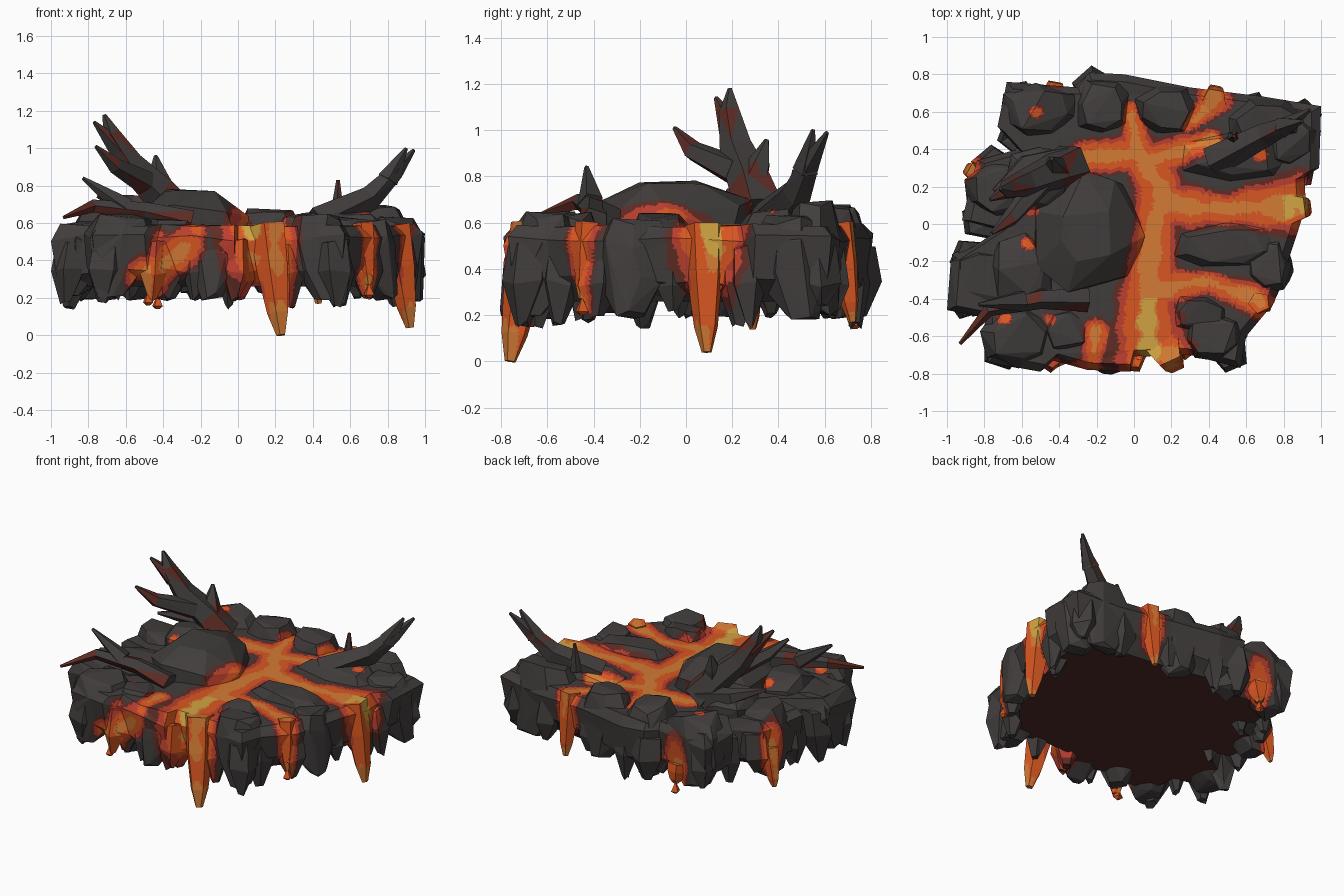
import bpy, bmesh, math, random
from mathutils import Vector, noise

if "Cube" in bpy.data.objects:
    bpy.data.objects.remove(bpy.data.objects["Cube"])

random.seed(7)
COLOURS = [("charcoal_rock", (.052, .046, .045)), ("ember_brown", (.115, .025, .018)),
           ("red_lava", (.50, .05, .028)), ("orange_lava", (.70, .095, .015)),
           ("amber_lava", (.66, .20, .035)), ("yellow_lava", (.64, .37, .055)),
           ("dark_underside", (.075, .024, .020))]
MATS = []
for name, c in COLOURS:
    m = bpy.data.materials.new(name)
    m.diffuse_color = (*c, 1)
    m.use_nodes = True
    m.node_tree.nodes["Principled BSDF"].inputs["Base Color"].default_value = m.diffuse_color
    MATS.append(m)

ZW = .45      # height counts less, so lava wraps over the edges
SEGS = []


def add_segment(a, b, ra, rb):
    A, B = Vector((a[0], a[1], a[2] * ZW)), Vector((b[0], b[1], b[2] * ZW))
    SEGS.append((A, B - A, (B - A).length_squared, ra, rb))


# Lava streams on top: (x, y, half width)
STREAMS = [
    [(.09, -.72, .2), (.07, -.4, .15), (.12, 0, .11), (.13, .2, .13), (.02, .4, .1), (-.02, .62, .035)],
    [(0, .37, .1), (-.27, .36, .09)],
    [(.05, .33, .11), (.42, .45, .06)],
    [(.13, .1, .13), (.5, .08, .09), (.9, .1, .17)],
    [(.1, -.35, .12), (.4, -.31, .06), (.66, -.41, .09)],
    [(.28, .52, .03), (.44, .67, .09)]]
for s in STREAMS:
    for a, b in zip(s, s[1:]):
        add_segment((a[0], a[1], .6), (b[0], b[1], .6), a[2], b[2])
add_segment((-.2, -.57, .6), (-.22, -.74, .5), .07, .06)
add_segment((-.22, -.74, .5), (-.55, -.76, .27), .06, .06)
# Glowing spots
for x, y in [(-.7, -.5), (-.46, -.51), (-.57, -.1), (-.5, .34), (-.53, .6), (.67, .37), (-.56, .07), (.31, .53)]:
    add_segment((x, y, .64), (x + .01, y, .64), .036, .036)
# Drips over the edge: x, y, top, bottom, radius, drift in x, drift in y
DRIPS = {"front_drip": (.16, -.66, .59, 0, .1, .07, -.1), "right_drip": (.84, .08, .59, .04, .09, .08, .01),
         "front_right_drip": (.67, -.42, .6, .27, .06, .03, -.03), "back_drip": (.43, .66, .6, .17, .07, 0, .06),
         "front_left_drip": (-.4, -.7, .37, .23, .06, -.08, -.03), "left_drip": (-.84, .27, .4, .14, .06, -.05, .02),
         "back_left_drip": (-.43, .7, .34, .21, .07, 0, .03)}
for x, y, zt, zb, r, dx, dy in DRIPS.values():
    add_segment((x + dx * .4, y + dy * .5, zt), (x + dx, y + dy, zb), r * 1.4, r * .9)


def field(p):
    """Distance to the nearest stream as a fraction of its width, and that width."""
    q = Vector((p.x, p.y, p.z * ZW))
    best, rad = 99, .1
    for A, D, L, ra, rb in SEGS:
        w = q - A
        t = min(1, max(0, w.dot(D) / L))
        r = ra + (rb - ra) * t
        f = (w - D * t).length / r
        if f < best:
            best, rad = f, r
    return best, rad


def lava_index(p):
    f, r = field(p)
    f += .16 * noise.noise(p * 11)
    core = f + .35 * noise.noise(p * 7)
    if core < .3 and r > .15 and p.z > .45:
        return 5
    return 4 if core < .36 and r > .04 else 3 if f < .72 else 2 if f < .95 else 1 if f < 1.15 else 0


def finish(bm, name, mode="lava"):
    """Refine facets near lava, colour by rule and make the object."""
    bmesh.ops.recalc_face_normals(bm, faces=bm.faces[:])
    bmesh.ops.triangulate(bm, faces=bm.faces[:])
    for _ in range(7 if mode == "lava" else 0):
        todo = []
        for e in bm.edges:
            L = e.calc_length()
            if L > .03:
                f, r = field((e.verts[0].co + e.verts[1].co) / 2)
                if (f - 1.2) * r < L * .55:
                    todo.append(e)
        if not todo or len(bm.faces) > 40000:
            break
        bmesh.ops.subdivide_edges(bm, edges=todo, cuts=1)
        bmesh.ops.triangulate(bm, faces=[f for f in bm.faces if len(f.verts) > 3])
    for f in bm.faces:
        c = f.calc_center_median()
        if mode == "lava":
            f.material_index = 6 if (f.normal.z < -.95 and name == "slab") else lava_index(c)
        elif mode == "wood":
            f.material_index = 1 if noise.noise(c * 7) > .2 else 0
        else:
            f.material_index = mode
    me = bpy.data.meshes.new(name)
    bm.to_mesh(me)
    bm.free()
    for m in MATS:
        me.materials.append(m)
    bpy.context.collection.objects.link(bpy.data.objects.new(name, me))


def loft(bm, rings):
    """Skin a list of equal point rings and cap both ends."""
    vs = [[bm.verts.new(p) for p in r] for r in rings]
    n = len(vs[0])
    for a, b in zip(vs, vs[1:]):
        for i in range(n):
            j = (i + 1) % n
            bm.faces.new((a[i], a[j], b[j], b[i]))
    bm.faces.new(vs[0])
    bm.faces.new(vs[-1])


# Main slab with a ragged outline and flat underside
OUT = [(-.78, -.74), (-.5, -.79), (-.43, -.73), (-.25, -.78), (-.02, -.79), (0, -.71), (.3, -.7),
       (.57, -.77), (.6, -.6), (.75, -.42), (.87, -.06), (.92, .1), (.91, .25), (.99, .3),
       (1, .63), (.7, .68), (.3, .73), (-.05, .8), (-.24, .81), (-.3, .73), (-.68, .76),
       (-.73, .52), (-.62, .4), (-.84, .34), (-.92, .02), (-.72, -.03), (-.98, -.2), (-1, -.46), (-.8, -.5)]
bm = bmesh.new()
loft(bm, [[(x * s, y * s, z + random.uniform(-dz, dz)) for x, y in OUT]
          for z, s, dz in ((.59, .95, .01), (.53, 1, .03), (.34, .97, .04), (.26, .86, 0))])
finish(bm, "slab")


def boulder(name, cx, cy, rx, ry, zt, cap=.72):
    """Faceted, squared-off boulder; those at the rim hang lower and narrow outward."""
    rim = max(abs(cx), abs(cy) * 1.2) > .6
    zb, low, push = (.22, .45, 1.1) if rim else (.38, .95, 1)
    bm = bmesh.new()
    n, a0, j = 7, random.random() * 6, random.uniform
    h = zt - zb
    for s, z, dz, o in ((cap, zt - .015, .035, 1), (1, zb + h * .72, .05, 1), (.95, zb + h * .4, .05, 1), (low, zb, .04, push)):
        for k in range(n):
            a = a0 + k * math.tau / n + j(-.2, .2)
            q = (abs(math.cos(a)) ** 3 + abs(math.sin(a)) ** 3) ** (-1 / 3)
            bm.verts.new((cx * o + rx * s * q * math.cos(a) * j(.86, 1.03),
                          cy * o + ry * s * q * math.sin(a) * j(.86, 1.03), z + j(-dz, dz * .5)))
    bmesh.ops.convex_hull(bm, input=bm.verts[:])
    bmesh.ops.delete(bm, geom=[v for v in bm.verts if not v.link_faces], context="VERTS")
    finish(bm, name)


# Boulders: centre x, y, half sizes, top
boulder("domed_boulder", -.25, -.04, .31, .32, .8, .5)
for i, b in enumerate([
        (-.62, -.6, .2, .18, .65), (-.13, -.69, .13, .11, .5), (-.36, -.57, .14, .14, .63),
        (.43, -.6, .17, .15, .65), (.72, -.22, .14, .16, .62), (.5, -.12, .31, .13, .65),
        (.35, -.48, .17, .11, .65), (.83, .46, .17, .18, .64), (.55, .36, .3, .14, .66),
        (.7, .55, .24, .13, .7), (.17, .61, .18, .15, .68), (-.17, .63, .16, .17, .69),
        (-.5, .6, .22, .16, .68), (-.73, .19, .18, .17, .66), (-.81, -.29, .18, .2, .61),
        (-.6, -.25, .18, .2, .67), (-.5, .24, .2, .18, .72)]):
    boulder("boulder_%02d" % i, *b)

# Jagged rock teeth hanging below the rim
for i, (x, y) in enumerate(OUT):
    bm = bmesh.new()
    w, zb = random.uniform(.07, .12), random.uniform(.15, .25)
    loft(bm, [[(x * s + w * k * math.cos(i + a * 1.257), y * s + w * k * math.sin(i + a * 1.257),
                z + random.uniform(-.02, .02)) for a in range(5)]
              for z, s, k in ((.5, .88, .9), (.34, .9, 1), (zb, .92, .3))])
    finish(bm, "rim_tooth_%02d" % i)


def tube(name, pts, radii, mode, sides=5):
    """Faceted tube through points."""
    bm = bmesh.new()
    P = [Vector(p) for p in pts]
    rings = []
    for i, p in enumerate(P):
        d = (P[min(i + 1, len(P) - 1)] - P[max(i - 1, 0)]).normalized()
        u = d.cross(Vector((.1, 1, .05))).normalized()
        v = d.cross(u)
        rings.append([p + (u * math.cos(k * math.tau / sides + .4) + v * math.sin(k * math.tau / sides + .4)) * radii[i]
                      for k in range(sides)])
    loft(bm, rings)
    finish(bm, name, mode)


def branch(name, r, *pts):
    """Charred branch tapering to a point."""
    n = len(pts) - 1
    tube(name, pts, [r * (1 - i / n) ** .75 + .01 for i in range(n + 1)], "wood")


branch("dead_trunk", .11, (-.33, .32, .64), (-.43, .28, .77), (-.58, .22, .92), (-.68, .19, 1.08), (-.715, .19, 1.18))
branch("trunk_fork", .05, (-.64, .2, 1), (-.77, .13, 1.14))
branch("trunk_stub", .07, (-.4, .28, .75), (-.43, .32, .86), (-.44, .35, .96))
branch("trunk_limb", .06, (-.5, .22, .82), (-.66, .03, .91), (-.76, -.05, 1.01))
branch("trunk_root", .075, (-.36, .34, .64), (-.58, .32, .7), (-.75, .18, .74))
branch("right_branch", .08, (.42, .34, .6), (.7, .48, .73), (.84, .54, .87), (.94, .61, .99))
branch("right_branch_fork", .05, (.8, .52, .83), (.9, .55, 1))
branch("small_twig", .03, (.53, .46, .64), (.535, .47, .83))
branch("left_log", .06, (-.25, -.4, .6), (-.5, -.4, .66), (-.78, -.46, .69), (-.93, -.64, .63))
branch("left_log_limb", .05, (-.6, -.41, .68), (-.83, -.43, .84))

# Lava drips and the loose droplets below the short ones
for name, (x, y, zt, zb, r, dx, dy) in DRIPS.items():
    tube(name, [(x + dx * t, y + dy * t, zt + (zb - zt) * t) for t in (0, .4, .8, 1)],
         [r * k for k in (1, .9, .6, .25)], "lava")
    if .2 < zb:
        x, y = x + dx, y + dy
        tube(name + "_droplet", [(x, y, zb), (x, y, zb - .055), (x, y, zb - .07)], (.006, .032, .012), 3, 4)
